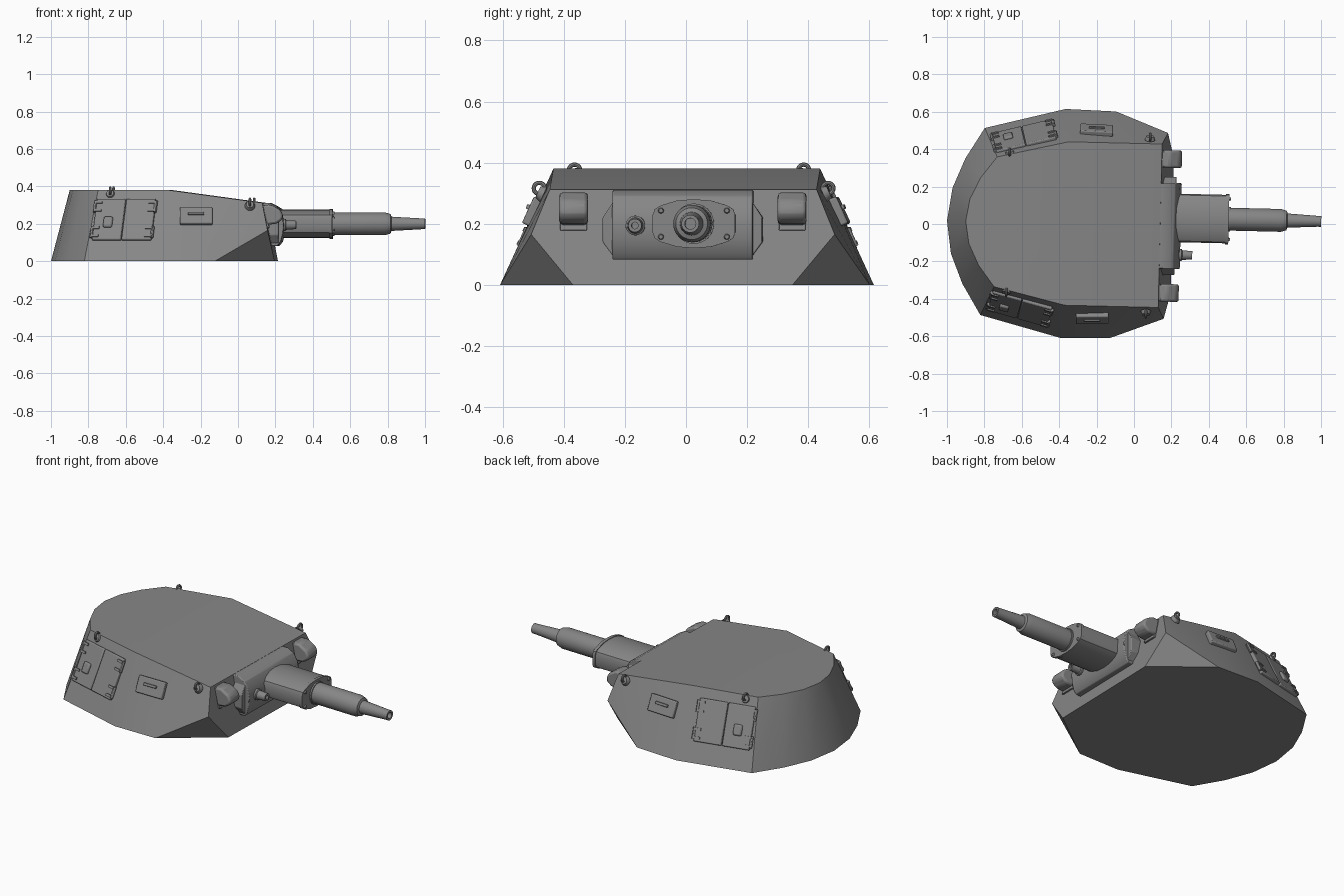
import bpy, bmesh, math
from mathutils import Matrix, Vector

if "Cube" in bpy.data.objects:
    bpy.data.objects.remove(bpy.data.objects["Cube"])

steel = bpy.data.materials.new("steel_grey")
steel.diffuse_color = (0.24, 0.24, 0.24, 1)
steel.use_nodes = True
steel.node_tree.nodes["Principled BSDF"].inputs["Base Color"].default_value = steel.diffuse_color

YAW, SHIFT = -0.024, -0.006       # the whole turret is turned very slightly
GUN_Y, GUN_Z = 0.044, 0.2


def finish(name, bm, mirror=False, bevel=0, angle=30):
    bmesh.ops.recalc_face_normals(bm, faces=bm.faces)
    me = bpy.data.meshes.new(name)
    bm.to_mesh(me)
    bm.free()
    me.materials.append(steel)
    me.shade_smooth()
    me.set_sharp_from_angle(angle=math.radians(angle))
    ob = bpy.data.objects.new(name, me)
    bpy.context.collection.objects.link(ob)
    ob.rotation_euler.z = YAW
    ob.location.y = SHIFT
    if bevel:
        m = ob.modifiers.new("bevel", 'BEVEL')
        m.width, m.segments, m.limit_method = bevel, 2, 'ANGLE'
    if mirror:
        m = ob.modifiers.new("mirror", 'MIRROR')
        m.use_axis = (False, True, False)
        m.use_mirror_merge = False
    return ob


def box(bm, mat, centre, size):
    bmesh.ops.create_cube(bm, size=1, matrix=mat @ Matrix.Translation(centre) @ Matrix.Diagonal((*size, 1)))


def rod(bm, mat, centre, r1, r2, depth, axis='Z', sides=16):
    rot = {'Z': Matrix(), 'X': Matrix.Rotation(math.pi / 2, 4, 'Y'), 'Y': Matrix.Rotation(-math.pi / 2, 4, 'X')}[axis]
    bmesh.ops.create_cone(bm, cap_ends=True, segments=sides, radius1=r1, radius2=r2, depth=depth,
                          matrix=mat @ Matrix.Translation(centre) @ rot)


def prism(bm, pts, a, b, axis):
    """Extrude a profile along x (points are y,z) or along y (points are x,z)."""
    def v(p, t):
        return bm.verts.new((t, p[0], p[1]) if axis == 'x' else (p[0], t, p[1]))
    lo, hi = [v(p, a) for p in pts], [v(p, b) for p in pts]
    bm.faces.new(lo)
    bm.faces.new(hi)
    for i in range(len(pts)):
        j = (i + 1) % len(pts)
        bm.faces.new((lo[i], lo[j], hi[j], hi[i]))


def lathe(bm, prof, y, z, n=32):
    """Turn a profile of (x, radius) about an axis parallel to x."""
    rings = [[bm.verts.new((x, y + r * math.cos(2 * math.pi * k / n), z + r * math.sin(2 * math.pi * k / n)))
              for k in range(n)] for x, r in prof]
    for a, b in zip(rings, rings[1:]):
        for k in range(n):
            bm.faces.new((a[k], a[(k + 1) % n], b[(k + 1) % n], b[k]))
    bm.faces.new(rings[0])
    bm.faces.new(rings[-1])


def ring(bm, centre, R, r, n=20, m=8):
    """Ring standing upright, facing along x."""
    g = []
    for i in range(n):
        a = 2 * math.pi * i / n
        g.append([bm.verts.new(Vector(centre) + Vector((r * math.sin(t), (R + r * math.cos(t)) * math.cos(a),
                  (R + r * math.cos(t)) * math.sin(a)))) for t in [2 * math.pi * k / m for k in range(m)]])
    for i in range(n):
        for k in range(m):
            bm.faces.new((g[i][k], g[(i + 1) % n][k], g[(i + 1) % n][(k + 1) % m], g[i][(k + 1) % m]))


def on_plate(plate, x, z):
    """Frame on a sloped armour plate: X along, Y up the slope, Z outward."""
    p0, p1, p2 = map(Vector, plate)
    ax = (p1 - p0).normalized()
    n = ax.cross(p2 - p0).normalized()
    ay = n.cross(ax)
    y = p0.y - (n.x * (x - p0.x) + n.z * (z - p0.z)) / n.y
    m = Matrix((ax, ay, n)).transposed().to_4x4()
    m.translation = (x, y, z)
    return m


# Turret shell
half = [(-1, 0, 0), (-.975, .175, 0), (-.91, .335, 0), (-.81, .5, 0), (-.38, .612, 0), (-.11, .605, 0),
        (.205, .36, 0), (.17, .497, .165), (.14, .437, .312), (-.36, .437, .38), (-.74, .347, .38),
        (-.825, .235, .38), (-.88, .12, .38), (-.9, 0, .38)]
bm = bmesh.new()
for x, y, z in half:
    for s in ((1, -1) if y else (1,)):
        bm.verts.new((x, s * y, z))
bmesh.ops.convex_hull(bm, input=bm.verts[:])
bmesh.ops.dissolve_limit(bm, angle_limit=math.radians(1), verts=bm.verts[:], edges=bm.edges[:])
finish("turret_shell", bm)

# Side hatches: two leaves, hinges and a small port cover
rear_plate = ((-.81, -.5, 0), (-.38, -.612, 0), (-.36, -.437, .38))
side_plate = ((-.38, -.612, 0), (-.11, -.605, 0), (-.36, -.437, .38))
H = on_plate(rear_plate, -.597, .218)
bm = bmesh.new()
box(bm, H, (-.083, 0, .004), (.16, .24, .03))
box(bm, H, (.083, 0, .004), (.164, .24, .03))
finish("hatch_leaves", bm, True, .006)
bm = bmesh.new()
for sx in (-1, 1):
    for sy in (-.075, .075):
        rod(bm, H, (sx * .168, sy, .014), .009, .009, .065, 'Y', 12)
        for k in (-.024, .024):
            box(bm, H, (sx * .148, sy + k, .02), (.04, .014, .012))
finish("hatch_hinges", bm, True)
bm = bmesh.new()
box(bm, H, (-.083, -.02, .022), (.05, .062, .022))
finish("port_cover", bm, True, .009)

# Side vision slits
S = on_plate(side_plate, -.212, .238)
bm = bmesh.new()
box(bm, S, (0, 0, .005), (.175, .096, .03))
finish("side_vision_plate", bm, True, .006)
bm = bmesh.new()
box(bm, S, (0, .008, .022), (.085, .016, .014))
finish("side_vision_slit", bm, True, .003)

# Lifting eyes
bm = bmesh.new()
for plate, x, z in ((rear_plate, -.672, .358), (side_plate, .075, .298)):
    M = on_plate(plate, x, z)
    rod(bm, M, (0, 0, .005), .028, .02, .02)
    ring(bm, M @ Vector((0, .012, .016)), .018, .007)
finish("lifting_eyes", bm, True)

# Hooded visors on the front plate
bm = bmesh.new()
prism(bm, [(.14, .3), (.185, .303), (.235, .275), (.25, .245), (.245, .222), (.215, .2), (.16, .195)],
      -.405, -.311, 'y')
finish("visor_hoods", bm, True, .016)
bm = bmesh.new()
prism(bm, [(.13, .3), (.152, .3), (.178, .178), (.16, .178)], -.402, -.314, 'y')
finish("visor_base", bm, True, .003)

# Mantlet with bulged face and side cheeks
bm = bmesh.new()
prism(bm, [(.13, .311), (.175, .311), (.215, .29), (.24, .25), (.25, .2), (.247, .15), (.235, .105),
           (.218, .082), (.16, .082)], -.23, .23, 'y')
finish("mantlet", bm, False, .005)
bm = bmesh.new()
prism(bm, [(-.225, .275), (-.262, .22), (-.262, .14), (-.225, .09)], .15, .222, 'x')
finish("mantlet_cheeks", bm, True, .004)

# Recoil sleeve and its bolted end flange
quarter = [(.135, .03), (.128, .048), (.108, .06), (.055, .076)]
oval = quarter + [(0, .08)] + [(-a, b) for a, b in quarter[::-1]]
oval += [(-a, -b) for a, b in oval]
for name, k, a, b in (("recoil_sleeve", .96, .2, .5), ("sleeve_flange", 1, .488, .506)):
    bm = bmesh.new()
    prism(bm, [(GUN_Y + k * p, GUN_Z + k * q) for p, q in oval], a, b, 'x')
    finish(name, bm)
bm = bmesh.new()
for sy in (-1, 1):
    for sz in (-1, 1):
        rod(bm, Matrix(), (.508, GUN_Y + sy * .108, GUN_Z + sz * .043), .011, .007, .012, 'X', 10)
finish("flange_bolts", bm)

# Gun barrel with hollow muzzle
bm = bmesh.new()
lathe(bm, [(.45, .066), (.515, .066), (.515, .061), (.785, .061), (.815, .052), (.82, .038), (.98, .029),
           (1, .029), (1, .018), (.93, .018)], GUN_Y, GUN_Z)
finish("gun_barrel", bm)

# Coaxial gun
bm = bmesh.new()
lathe(bm, [(.2, .034), (.258, .032), (.262, .026), (.315, .022), (.315, .011), (.28, .011)], -.154, .194, 20)
finish("coaxial_gun", bm)
